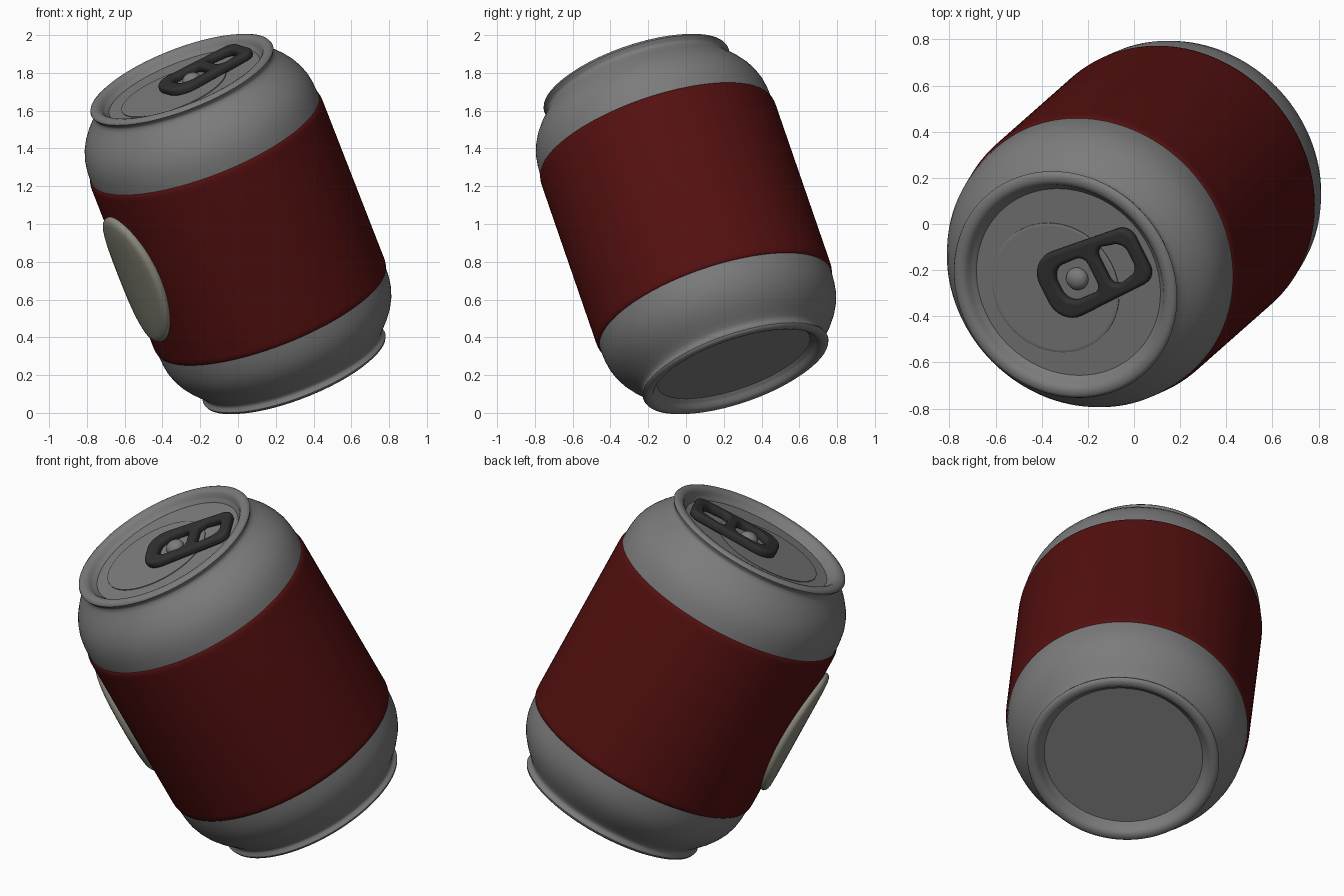
import bpy, math
from mathutils import Vector, Matrix

if "Cube" in bpy.data.objects:
    bpy.data.objects.remove(bpy.data.objects["Cube"])

# Tilted frame: Z runs along the can axis, X towards the free end of the pull tab
axis = Vector((-0.346, -0.306, 0.887)).normalized()
xdir = Vector((0.825, 0.35, 0.4425))
xdir = (xdir - axis * xdir.dot(axis)).normalized()
ydir = axis.cross(xdir)
FRAME = Matrix.Translation((0, 0, 1)) @ Matrix((xdir, ydir, axis)).transposed().to_4x4()


def material(name, rgb):
    m = bpy.data.materials.new(name)
    m.diffuse_color = (*rgb, 1)
    m.use_nodes = True
    m.node_tree.nodes["Principled BSDF"].inputs["Base Color"].default_value = m.diffuse_color
    return m


metal = material("metal_grey", (0.2, 0.2, 0.2))
red = material("label_red", (0.09, 0.005, 0.005))
cream = material("badge_cream", (0.25, 0.25, 0.2))
dark = material("tab_dark", (0.03, 0.03, 0.03))


def finish(ob, mat, angle=40, local=Matrix()):
    ob.matrix_world = FRAME @ local
    ob.data.materials.append(mat)
    bpy.ops.object.select_all(action='DESELECT')
    ob.select_set(True)
    bpy.context.view_layer.objects.active = ob
    if ob.type == 'CURVE':
        bpy.ops.object.convert(target='MESH')
    bpy.ops.object.shade_smooth_by_angle(angle=math.radians(angle))


def add_mesh(name, verts, faces):
    me = bpy.data.meshes.new(name)
    me.from_pydata(verts, [], faces)
    ob = bpy.data.objects.new(name, me)
    bpy.context.collection.objects.link(ob)
    return ob


def loft(name, rings):
    """Skin a list of equal closed rings and cap both ends."""
    n = len(rings[0])
    verts = [p for r in rings for p in r]
    faces = [(k * n + i, k * n + (i + 1) % n, (k + 1) * n + (i + 1) % n, (k + 1) * n + i)
             for k in range(len(rings) - 1) for i in range(n)]
    last = (len(rings) - 1) * n
    faces += [tuple(reversed(range(n))), tuple(range(last, last + n))]
    return add_mesh(name, verts, faces)


def lathe(name, profile, seg=128):
    return loft(name, [[(r * math.cos(2 * math.pi * i / seg), r * math.sin(2 * math.pi * i / seg), z)
                        for i in range(seg)] for r, z in profile])


def mirrored(half):
    return [(r, -z) for r, z in reversed(half)] + half


# Can body: shoulder, neck, rolled rim and recessed panel, the same at both ends
half = [(0.645, 0.49), (0.645, 0.53), (0.642, 0.575), (0.635, 0.62), (0.62, 0.665), (0.598, 0.708),
        (0.568, 0.75), (0.537, 0.785), (0.514, 0.81), (0.504, 0.826), (0.504, 0.838),
        (0.511, 0.847), (0.516, 0.858), (0.511, 0.869), (0.498, 0.875), (0.482, 0.876),
        (0.467, 0.872), (0.456, 0.862), (0.447, 0.846), (0.439, 0.834), (0.427, 0.826),
        (0.425, 0.822), (0.42, 0.822)]
finish(lathe("can_body", mirrored(half)), metal, 42)

# Label sleeve with rounded edges
edge = [(0.655, 0.47), (0.654, 0.487), (0.651, 0.50), (0.646, 0.508), (0.638, 0.511)]
finish(lathe("label_sleeve", mirrored(edge)), red, 60)

# Oval badge wrapped around the sleeve, with a soft rounded edge
rings = []
for f, r in [(0.985, 0.64), (1, 0.662), (0.995, 0.672), (0.975, 0.681), (0.94, 0.688),
             (0.88, 0.692), (0.7, 0.694), (0.5, 0.694), (0.3, 0.694), (0.1, 0.694)]:
    ring = []
    for i in range(64):
        a = 2 * math.pi * i / 64
        phi = math.pi - 0.36 * f * math.cos(a)
        ring.append((r * math.cos(phi), r * math.sin(phi), 0.37 * f * math.sin(a)))
    rings.append(ring)
finish(loft("label_badge", rings), cream, 60)

# Scored opening panel on the lid
panel = lathe("opening_panel", [(0.294, -0.01), (0.294, 0.004), (0.29, 0.006), (0.28, 0.006)], 96)
finish(panel, metal, local=Matrix.Translation((-0.067, 0, 0.823)))


def rounded_box(x0, x1, w0, w1, r0, r1, steps=8):
    """Rounded outline whose half width goes from w0 to w1."""
    pts = []
    for cx, cy, r, start in [(x1 - r1, w1 - r1, r1, 0), (x0 + r0, w0 - r0, r0, 90),
                             (x0 + r0, r0 - w0, r0, 180), (x1 - r1, r1 - w1, r1, 270)]:
        for k in range(steps + 1):
            a = math.radians(start + 90 * k / steps)
            pts.append((cx + r * math.cos(a), cy + r * math.sin(a)))
    return pts


# Pull tab: rounded outline with two holes, rivet near its origin
cu = bpy.data.curves.new("pull_tab", 'CURVE')
cu.dimensions = '2D'
cu.fill_mode = 'BOTH'
cu.extrude = 0.005
cu.bevel_depth = 0.019
cu.bevel_resolution = 4
cu.offset = -0.019
for pts in (rounded_box(-0.163, 0.35, 0.155, 0.135, 0.11, 0.065),
            rounded_box(-0.085, 0.09, 0.085, 0.085, 0.065, 0.04),
            rounded_box(0.15, 0.29, 0.09, 0.08, 0.04, 0.055)):
    sp = cu.splines.new('POLY')
    sp.points.add(len(pts) - 1)
    for p, (x, y) in zip(sp.points, pts):
        p.co = (x, y, 0, 1)
    sp.use_cyclic_u = True
tab = bpy.data.objects.new("pull_tab", cu)
bpy.context.collection.objects.link(tab)
finish(tab, dark, local=Matrix.Translation((0.05, 0, 0.846)))

# Rivet
bpy.ops.mesh.primitive_uv_sphere_add(segments=32, ring_count=16, radius=0.05)
rivet = bpy.context.object
rivet.name = "rivet"
finish(rivet, metal, local=Matrix.Translation((0.052, 0, 0.835)) @ Matrix.Diagonal((1, 1, 0.75, 1)))
